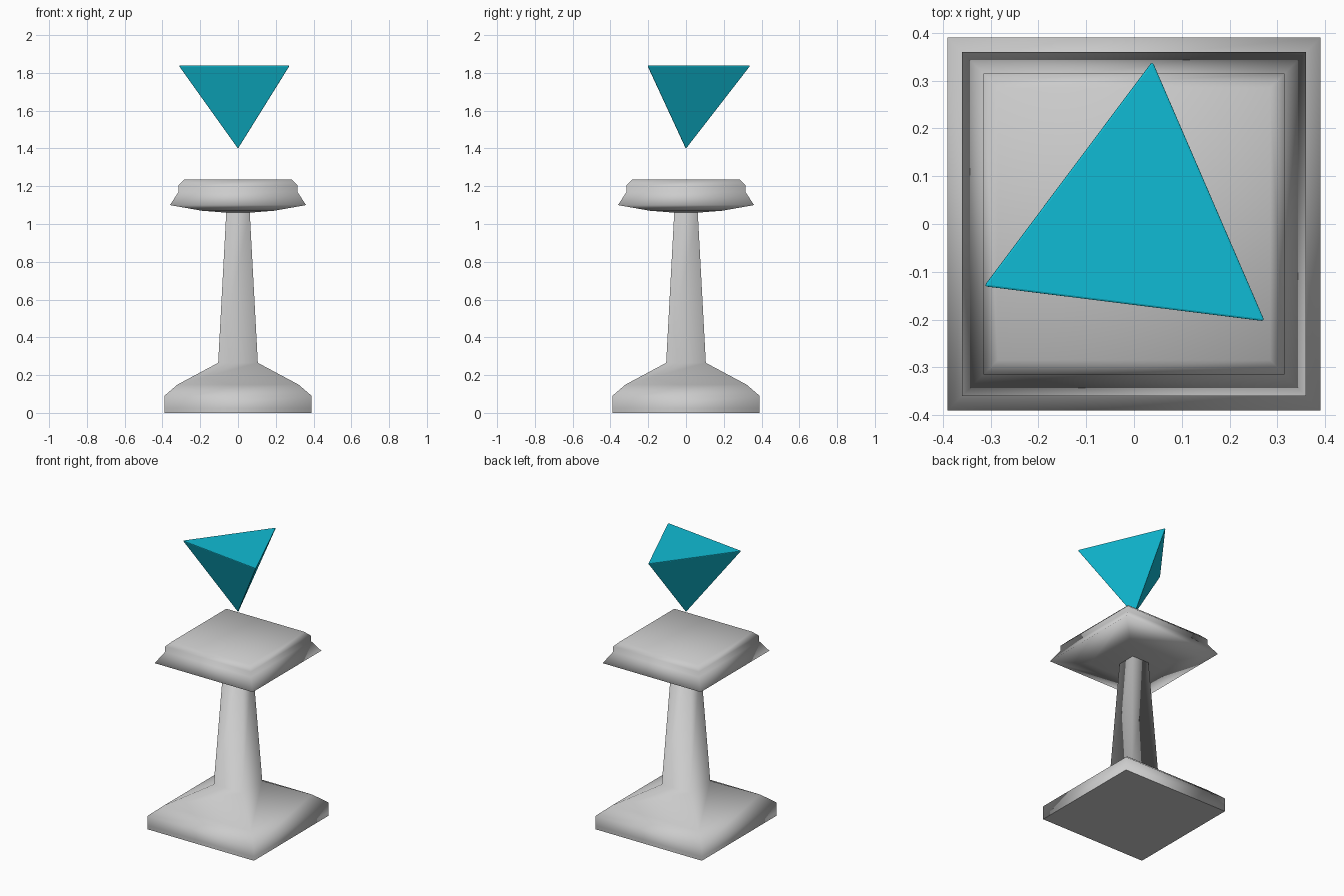
import bpy, bmesh

if "Cube" in bpy.data.objects:
    bpy.data.objects.remove(bpy.data.objects["Cube"])


def material(name, rgb):
    m = bpy.data.materials.new(name)
    m.diffuse_color = (*rgb, 1)
    m.use_nodes = True
    m.node_tree.nodes["Principled BSDF"].inputs["Base Color"].default_value = m.diffuse_color
    return m


def make_object(name, bm, mat):
    bmesh.ops.recalc_face_normals(bm, faces=bm.faces)
    mesh = bpy.data.meshes.new(name)
    bm.to_mesh(mesh)
    bm.free()
    mesh.materials.append(mat)
    ob = bpy.data.objects.new(name, mesh)
    bpy.context.collection.objects.link(ob)
    return ob


def square_loft(name, profile, mat):
    """Stack square rings given as (half width, height) and cap both ends."""
    bm = bmesh.new()
    rings = [[bm.verts.new((x * r, y * r, z))
              for x, y in ((-1, -1), (1, -1), (1, 1), (-1, 1))]
             for r, z in profile]
    for a, b in zip(rings, rings[1:]):
        for i in range(4):
            j = (i + 1) % 4
            bm.faces.new((a[i], a[j], b[j], b[i]))
    bm.faces.new(rings[0])
    bm.faces.new(rings[-1])
    ob = make_object(name, bm, mat)
    for p in ob.data.polygons:
        p.use_smooth = abs(p.normal.z) < 0.999 or p.center.z > 0.1
    return ob


stone = material("grey stone", (0.6, 0.6, 0.6))
cyan = material("cyan crystal", (0.005, 0.5, 0.66))

# Stepped foot and tapering column
square_loft("pedestal", [(0.39, 0), (0.39, 0.025), (0.39, 0.09), (0.32, 0.15),
                         (0.105, 0.265), (0.062, 1.065)], stone)

# Flared slab on top of the column
square_loft("table_top", [(0.06, 1.06), (0.19, 1.07), (0.36, 1.10),
                          (0.315, 1.17), (0.315, 1.205), (0.285, 1.235)], stone)

# Floating crystal: a tetrahedron standing on its point
bm = bmesh.new()
top = [bm.verts.new((x, y, 1.84))
       for x, y in ((-0.318, -0.132), (0.277, -0.206), (0.039, 0.345))]
tip = bm.verts.new((0, 0, 1.395))
bm.faces.new(top)
for i in range(3):
    bm.faces.new((top[i], tip, top[(i + 1) % 3]))
crystal = make_object("crystal", bm, cyan)
bevel = crystal.modifiers.new("worn edges", "BEVEL")
bevel.width = 0.006
bevel.segments = 2
